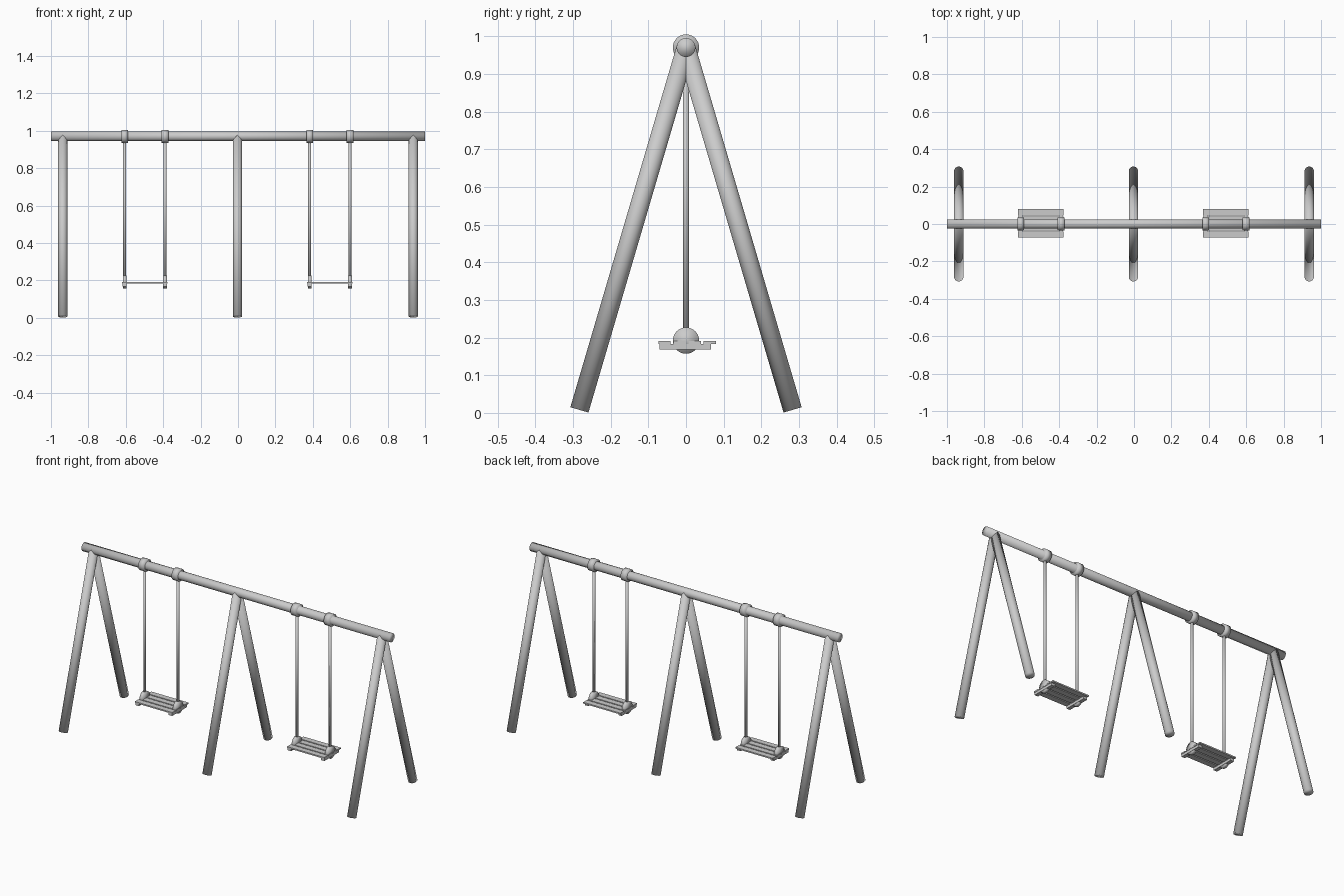
import bpy
from mathutils import Vector

cube = bpy.data.objects.get("Cube")
if cube:
    bpy.data.objects.remove(cube, do_unlink=True)

steel = bpy.data.materials.new("grey_steel")
steel.use_nodes = True
GREY = (0.6, 0.6, 0.6, 1)
steel.diffuse_color = GREY
steel.node_tree.nodes["Principled BSDF"].inputs["Base Color"].default_value = GREY


def rod(name, start, end, radius, sides=32):
    """Soft-shaded cylinder between two points."""
    a, b = Vector(start), Vector(end)
    axis = b - a
    bpy.ops.mesh.primitive_cylinder_add(vertices=sides, radius=radius,
                                        depth=axis.length, location=(a + b) / 2)
    obj = bpy.context.object
    obj.rotation_euler = axis.to_track_quat("Z", "Y").to_euler()
    obj.name = name
    obj.data.materials.append(steel)
    bpy.ops.object.shade_smooth()
    return obj


def box(name, center, size):
    bpy.ops.mesh.primitive_cube_add(size=1, location=center)
    obj = bpy.context.object
    obj.name = name
    obj.scale = size
    bpy.ops.object.transform_apply(location=False, rotation=False, scale=True)
    obj.data.materials.append(steel)
    return obj


TOP = 0.97       # beam axis height
SEAT = 0.187     # slat height

# Top beam
rod("top_beam", (-1, 0, TOP), (1, 0, TOP), 0.025)

# Three A-frames
for place, x in (("right", -0.937), ("middle", -0.003), ("left", 0.937)):
    for side, y in (("front", -0.283), ("back", 0.283)):
        rod(f"{place}_{side}_leg", (x, y, 0.008), (x, 0, TOP), 0.025)

# Two hanging swings
for place, center in (("right", -0.498), ("left", 0.491)):
    for end, offset in (("outer", -0.108), ("inner", 0.108)):
        x = center + offset
        rod(f"{place}_{end}_collar", (x - 0.018, 0, TOP), (x + 0.018, 0, TOP), 0.035)
        rod(f"{place}_{end}_hanger", (x, 0, SEAT), (x, 0, TOP), 0.008, 16)
        rod(f"{place}_{end}_seat_joint", (x - 0.01, 0, 0.192), (x + 0.01, 0, 0.192), 0.035)
        box(f"{place}_{end}_seat_support", (x, -0.002, 0.176), (0.022, 0.136, 0.015))
    for i in range(4):
        y = 0.003 + (i - 1.5) * 0.04
        box(f"{place}_seat_slat", (center, y, SEAT), (0.242, 0.033, 0.008))
